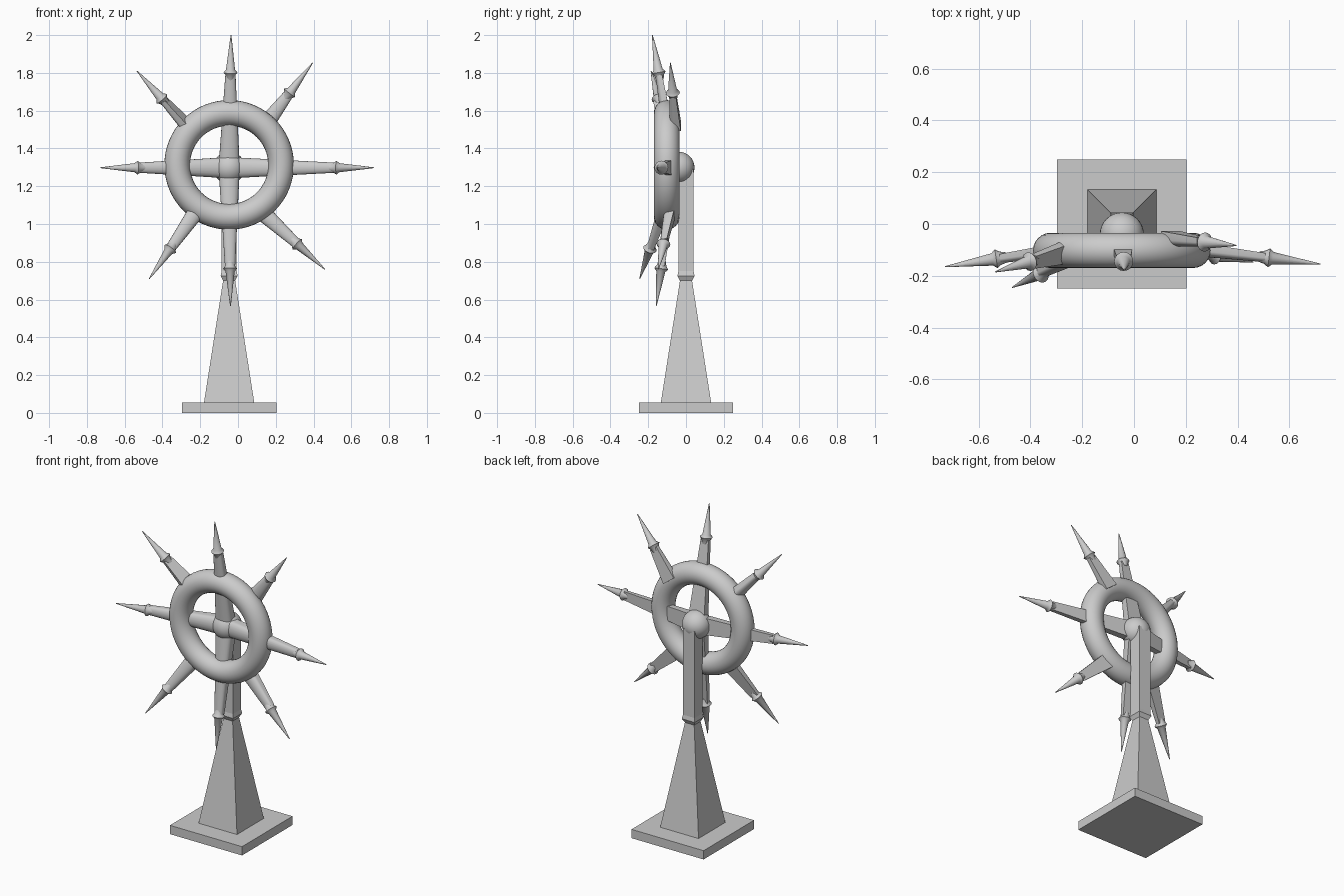
import bpy, bmesh, math
from mathutils import Vector, Matrix

if "Cube" in bpy.data.objects:
    bpy.data.objects.remove(bpy.data.objects["Cube"])

CX = -0.047


def make_object(name, bm, smooth=True):
    bmesh.ops.recalc_face_normals(bm, faces=bm.faces)
    me = bpy.data.meshes.new(name)
    bm.to_mesh(me)
    bm.free()
    ob = bpy.data.objects.new(name, me)
    bpy.context.collection.objects.link(ob)
    if smooth:
        bpy.ops.object.select_all(action='DESELECT')
        ob.select_set(True)
        bpy.context.view_layer.objects.active = ob
        bpy.ops.object.shade_smooth_by_angle(angle=math.radians(35))
    return ob


def loft(bm, rings):
    """Skin a list of equal-length point rings and cap both ends."""
    vs = [[bm.verts.new(p) for p in r] for r in rings]
    n = len(vs[0])
    for a, b in zip(vs, vs[1:]):
        for i in range(n):
            bm.faces.new((a[i], a[(i + 1) % n], b[(i + 1) % n], b[i]))
    bm.faces.new(vs[0])
    bm.faces.new(vs[-1])


def square(h, z):
    return [(CX + sx * h, sy * h, z) for sx, sy in ((-1, -1), (1, -1), (1, 1), (-1, 1))]


# base plate
bm = bmesh.new()
loft(bm, [square(0.25, 0), square(0.25, 0.055)])
make_object("base_plate", bm, False)

# tapered post with a small collar and straight shaft
bm = bmesh.new()
loft(bm, [square(h, z) for h, z in
          ((0.133, 0.055), (0.032, 0.70), (0.045, 0.725), (0.04, 0.75), (0.04, 1.29))])
make_object("post", bm, False)

# hub ball
bm = bmesh.new()
bmesh.ops.create_uvsphere(bm, u_segments=32, v_segments=16, radius=0.085,
                          matrix=Matrix.Translation((CX, -0.04, 1.298)))
make_object("hub_ball", bm)

# wheel rim
bpy.ops.mesh.primitive_torus_add(location=(CX, -0.102, 1.313), rotation=(math.pi / 2, 0, 0),
                                 major_radius=0.275, minor_radius=0.068,
                                 major_segments=64, minor_segments=24)
bpy.context.object.name = "wheel_rim"
bpy.ops.object.shade_smooth_by_angle()

# half-round cross-section: flat at v = 0.6, rounded towards v = -0.7
D_SECTION = [(1, 0.6)] + [(math.cos(a), -0.1 - 0.6 * math.sin(a)) for a in
                          [i * math.pi / 10 for i in range(11)]] + [(-1, 0.6)]
# collar and point: distance from the tip, radius
POINT = ((0.24, 0.02), (0.215, 0.026), (0.20, 0.037), (0.185, 0.024), (0.0, 0.002))


def spike(name, start, tip, r0, flat=(0, 1, 0)):
    start, tip = Vector(start), Vector(tip)
    axis = (tip - start).normalized()
    v = Vector(flat)
    v = (v - axis * v.dot(axis)).normalized()
    u = v.cross(axis)
    bm = bmesh.new()
    # half-round tapering arm
    end = tip - axis * 0.215
    loft(bm, [[c + u * (a * r) + v * (b * r) for a, b in D_SECTION]
              for c, r in ((start, r0), (end, 0.027))])
    # round collar and point
    angles = [i * math.tau / 16 for i in range(16)]
    loft(bm, [[tip - axis * d + u * (r * math.cos(a)) + v * (r * math.sin(a)) for a in angles]
              for d, r in POINT])
    make_object(name, bm)


# four full spokes from the hub, leaning forward
HUB = (CX, -0.06, 1.298)
for name, tip in (("spoke_left", (-0.73, -0.165, 1.298)),
                  ("spoke_right", (0.72, -0.155, 1.298)),
                  ("spoke_top", (-0.037, -0.178, 2.0)),
                  ("spoke_bottom", (-0.04, -0.158, 0.565))):
    spike(name, HUB, tip, 0.056)

# four diagonal spikes seated on the rim
spike("spike_upper_left", (-0.27, -0.105, 1.515), (-0.535, -0.185, 1.81), 0.043, (0.7, -0.4, 0.6))
spike("spike_upper_right", (0.14, -0.055, 1.52), (0.395, -0.083, 1.853), 0.046)
spike("spike_lower_left", (-0.225, -0.125, 1.06), (-0.47, -0.245, 0.71), 0.043)
spike("spike_lower_right", (0.125, -0.085, 1.065), (0.46, -0.147, 0.76), 0.045)
